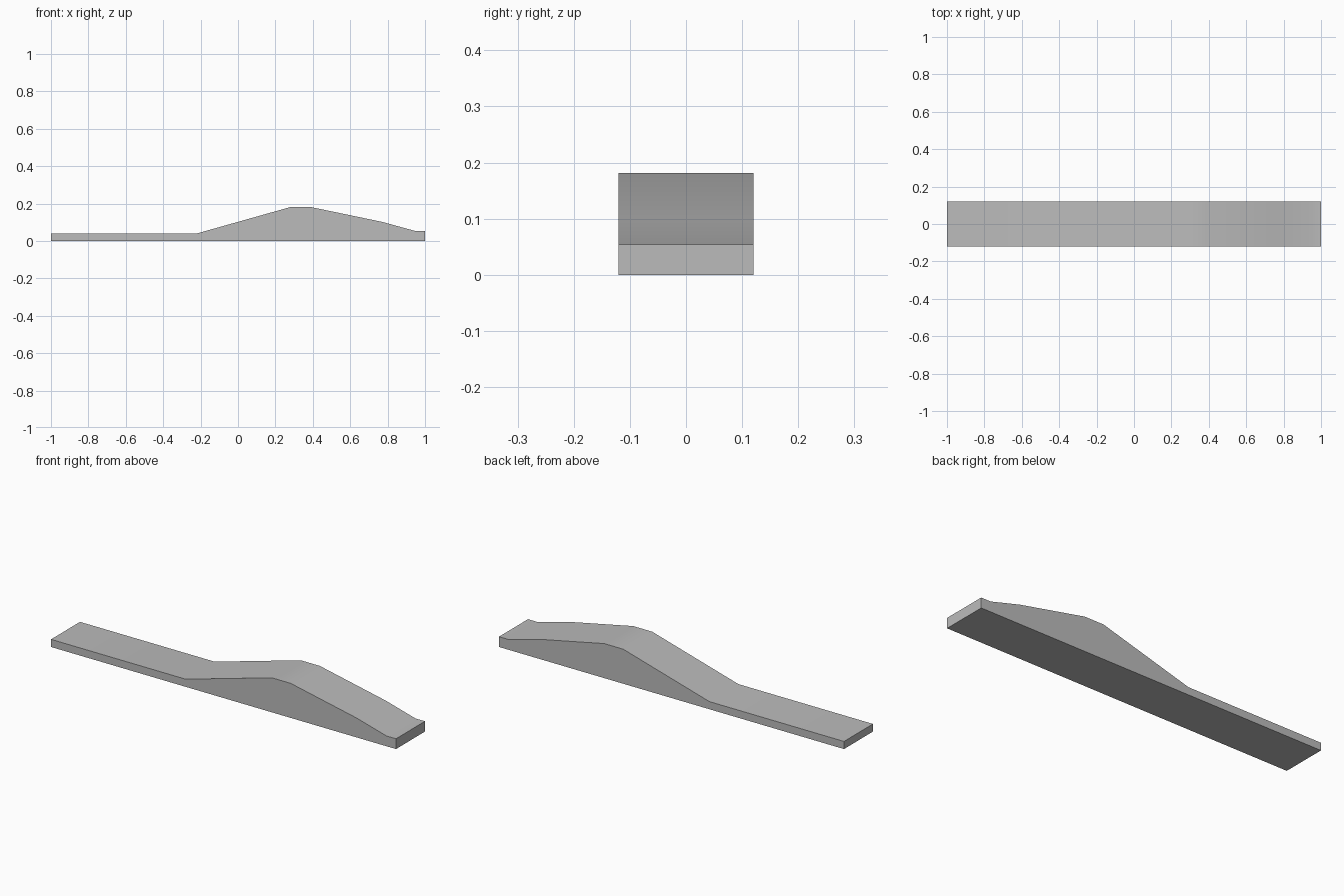
import bpy
import bmesh
import math

cube = bpy.data.objects.get("Cube")
if cube:
    bpy.data.objects.remove(cube, do_unlink=True)

HALF_WIDTH = 0.12

# Side profile of the ramp, in x and z
PROFILE = [
    (-1, 0), (1, 0), (1, 0.054), (0.945, 0.054), (0.77, 0.102),
    (0.39, 0.181), (0.28, 0.181), (-0.22, 0.04), (-1, 0.04),
]

# Plain grey material
grey = bpy.data.materials.new("plain grey")
grey.use_nodes = True
colour = (0.5, 0.5, 0.5, 1)
grey.diffuse_color = colour
grey.node_tree.nodes["Principled BSDF"].inputs["Base Color"].default_value = colour

# Ramp: the profile extruded across the width
bm = bmesh.new()
side = bm.faces.new([bm.verts.new((x, -HALF_WIDTH, z)) for x, z in PROFILE])
extruded = bmesh.ops.extrude_face_region(bm, geom=[side], use_keep_orig=True)
far_verts = [v for v in extruded["geom"] if isinstance(v, bmesh.types.BMVert)]
bmesh.ops.translate(bm, verts=far_verts, vec=(0, 2 * HALF_WIDTH, 0))
bmesh.ops.recalc_face_normals(bm, faces=bm.faces)
mesh = bpy.data.meshes.new("ramp")
bm.to_mesh(mesh)
bm.free()
mesh.materials.append(grey)
ramp = bpy.data.objects.new("ramp", mesh)
bpy.context.collection.objects.link(ramp)

# Soft top surface, crisp side edges
bpy.ops.object.select_all(action="DESELECT")
ramp.select_set(True)
bpy.context.view_layer.objects.active = ramp
bpy.ops.object.shade_smooth_by_angle(angle=math.radians(30))
